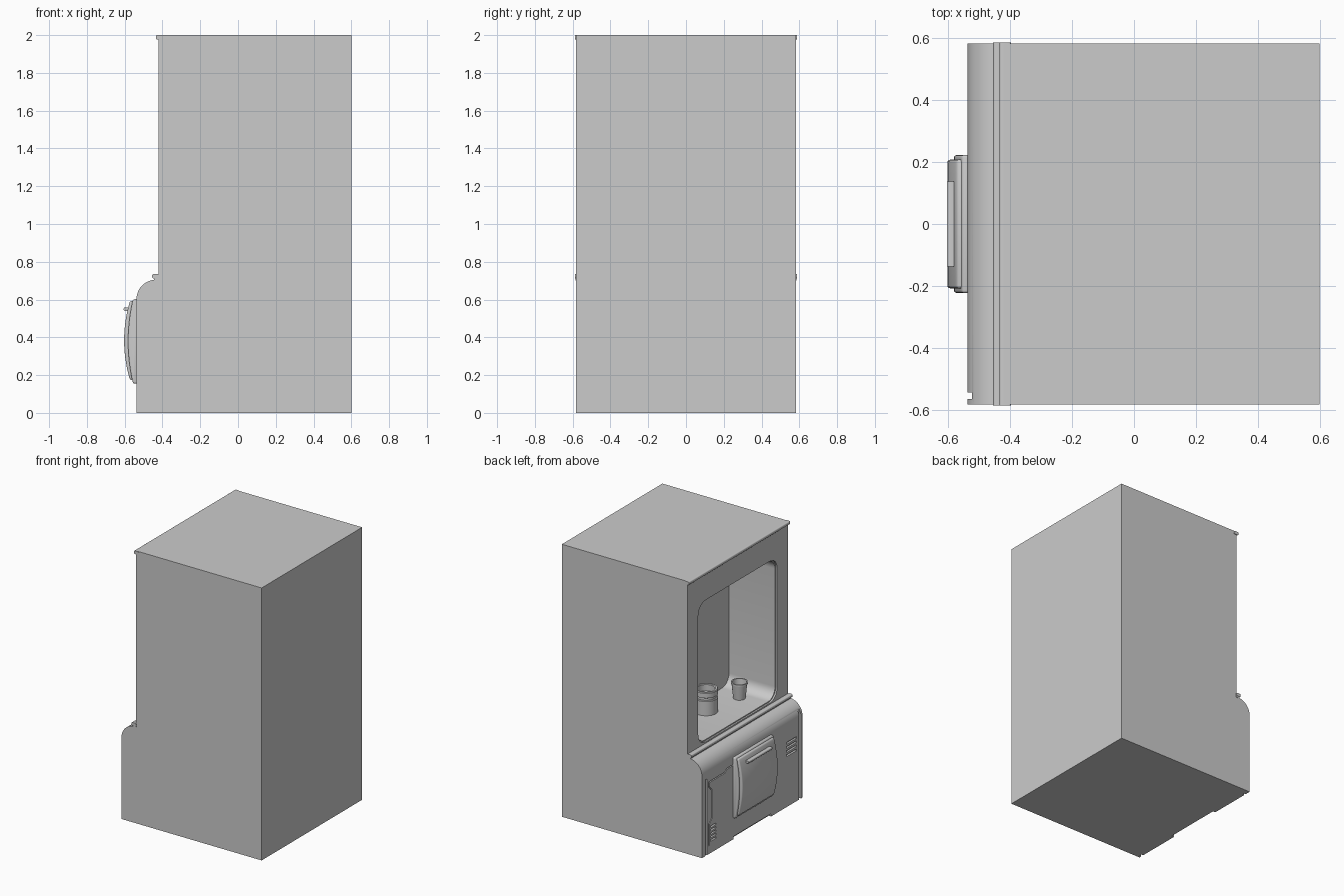
import bpy, bmesh, math
from mathutils import Vector

if "Cube" in bpy.data.objects:
    bpy.data.objects.remove(bpy.data.objects["Cube"])


def finish(name, bm, bevel=0.0):
    bmesh.ops.recalc_face_normals(bm, faces=bm.faces)
    me = bpy.data.meshes.new(name)
    bm.to_mesh(me)
    bm.free()
    ob = bpy.data.objects.new(name, me)
    bpy.context.collection.objects.link(ob)
    bpy.context.view_layer.objects.active = ob
    for o in bpy.context.selected_objects:
        o.select_set(False)
    ob.select_set(True)
    if bevel:
        m = ob.modifiers.new("bevel", 'BEVEL')
        m.width, m.segments, m.limit_method = bevel, 3, 'ANGLE'
        m.angle_limit = math.radians(40)
        bpy.ops.object.modifier_apply(modifier=m.name)
    bpy.ops.object.shade_smooth_by_angle(angle=math.radians(35))
    return ob


def add_prism(bm, pts, a, b, axis):
    # extrude a 2D outline: (x,z) along y, or (y,z) along x
    def place(p, d):
        return (p[0], d, p[1]) if axis == 'y' else (d, p[0], p[1])
    f = bm.faces.new([bm.verts.new(place(p, a)) for p in pts])
    ext = bmesh.ops.extrude_face_region(bm, geom=[f])
    move = Vector((0, b - a, 0)) if axis == 'y' else Vector((b - a, 0, 0))
    bmesh.ops.translate(bm, vec=move,
                        verts=[g for g in ext['geom'] if isinstance(g, bmesh.types.BMVert)])


def prism(name, pts, a, b, axis='y', bevel=0.0):
    bm = bmesh.new()
    add_prism(bm, pts, a, b, axis)
    return finish(name, bm, bevel)


def rect(u0, u1, v0, v1):
    return [(u0, v0), (u1, v0), (u1, v1), (u0, v1)]


def round_rect(u0, u1, v0, v1, r, n=8):
    pts = []
    for k, (u, v) in enumerate([(u1 - r, v1 - r), (u0 + r, v1 - r), (u0 + r, v0 + r), (u1 - r, v0 + r)]):
        for i in range(n + 1):
            t = math.pi / 2 * (k + i / n)
            pts.append((u + r * math.cos(t), v + r * math.sin(t)))
    return pts


def cut(ob, cutter):
    m = ob.modifiers.new("cut", 'BOOLEAN')
    m.object, m.operation, m.solver = cutter, 'DIFFERENCE', 'EXACT'
    m.use_self = True
    bpy.context.view_layer.objects.active = ob
    bpy.ops.object.modifier_apply(modifier=m.name)
    bpy.data.objects.remove(cutter)


def lathe(name, profile, x, y, z, n=40):
    bm = bmesh.new()
    rings = [[bm.verts.new((x + r * math.cos(2 * math.pi * i / n),
                            y + r * math.sin(2 * math.pi * i / n), z + h)) for i in range(n)]
             for r, h in profile]
    for a, b in zip(rings, rings[1:]):
        for i in range(n):
            j = (i + 1) % n
            bm.faces.new((a[i], a[j], b[j], b[i]))
    bm.faces.new(rings[0])
    bm.faces.new(rings[-1])
    return finish(name, bm)


# cabinet body with rounded lower bulge on the -x side
W = 0.583
arc = [(-0.435 - 0.103 * math.sin(t), 0.60 + 0.105 * math.cos(t))
       for t in [math.pi / 2 * i / 12 for i in range(13)]]
body = prism("cabinet", [(0.6, 0), (0.6, 2), (-0.42, 2), (-0.42, 0.707)] + arc + [(-0.538, 0)], -W, W)

# serving window: shallow lip, then deep rounded compartment
cut(body, prism("lip_cutter", round_rect(-0.458, 0.458, 0.742, 1.783, 0.085), -0.5, -0.408, 'x'))
cut(body, prism("window_cutter", round_rect(-0.45, 0.45, 0.75, 1.775, 0.08), -0.5, -0.034, 'x'))

# grooves, vents and toe notch in the lower panel: (y0, y1, z0, z1, depth)
slots = [(-0.565, -0.545, -0.01, 0.72, 0.015), (0.525, 0.54, -0.01, 0.56, 0.012),
         (-0.22, 0.22, -0.01, 0.02, 0.02)]
slots += [(-0.515, -0.395, z, z + 0.014, 0.015) for z in (0.37, 0.40, 0.43, 0.46)]
slots += [(0.42, 0.485, z, z + 0.012, 0.015) for z in (0.085, 0.11, 0.135, 0.16, 0.185)]
bm = bmesh.new()
for y0, y1, z0, z1, d in slots:
    add_prism(bm, rect(y0, y1, z0, z1), -0.6, -0.538 + d, 'x')
cut(body, finish("panel_cutter", bm))

# stepped seam of the service panel, as one thin outline
seam = [(0.505, 0.06), (0.505, 0.22), (0.475, 0.25), (0.475, 0.46), (0.505, 0.49),
        (0.505, 0.53), (0.32, 0.53), (0.30, 0.55), (0.15, 0.55)]
inner = [(0.497, 0.06), (0.497, 0.217), (0.467, 0.247), (0.467, 0.463), (0.497, 0.493),
         (0.497, 0.522), (0.317, 0.522), (0.297, 0.542), (0.15, 0.542)]
cut(body, prism("seam_cutter", seam + inner[::-1], -0.6, -0.528, 'x'))
bpy.context.view_layer.objects.active = body
body.select_set(True)
bpy.ops.object.shade_smooth_by_angle(angle=math.radians(35))

# trim strips
prism("top_trim", round_rect(-0.435, -0.398, 1.976, 2.0, 0.008, 4), -0.587, 0.587)
prism("ledge_trim", round_rect(-0.455, -0.418, 0.712, 0.735, 0.008, 4), -0.587, 0.587)
prism("ledge_trim_base", round_rect(-0.445, -0.418, 0.70, 0.72, 0.006, 4), -0.585, 0.585)


# bowed hatch: base plate, front panel and handle
def bowed(back, edge, bulge, z0, z1, n=14):
    pts = [(back, z0), (back, z1)]
    for i in range(n + 1):
        t = i / n
        pts.append((edge - bulge * 4 * t * (1 - t), z1 + (z0 - z1) * t))
    return pts


prism("hatch_base", bowed(-0.53, -0.556, 0.026, 0.155, 0.602), -0.223, 0.223, bevel=0.009)
prism("hatch_panel", bowed(-0.545, -0.572, 0.031, 0.175, 0.592), -0.208, 0.208, bevel=0.009)
prism("hatch_handle", round_rect(-0.605, -0.575, 0.54, 0.558, 0.006, 4), -0.137, 0.137)

# cup and cup holder on the compartment floor
lathe("cup", [(0.041, 0), (0.053, 0.108), (0.057, 0.108), (0.057, 0.12), (0.048, 0.12), (0.037, 0.012)],
      -0.216, -0.311, 0.749)
lathe("cup_holder", [(0.08, 0), (0.08, 0.105), (0.076, 0.11), (0.07, 0.11), (0.07, 0.125), (0.08, 0.13),
                     (0.08, 0.165), (0.076, 0.17), (0.064, 0.17), (0.06, 0.165), (0.06, 0.12)],
      -0.152, -0.036 + 0.02, 0.749)
